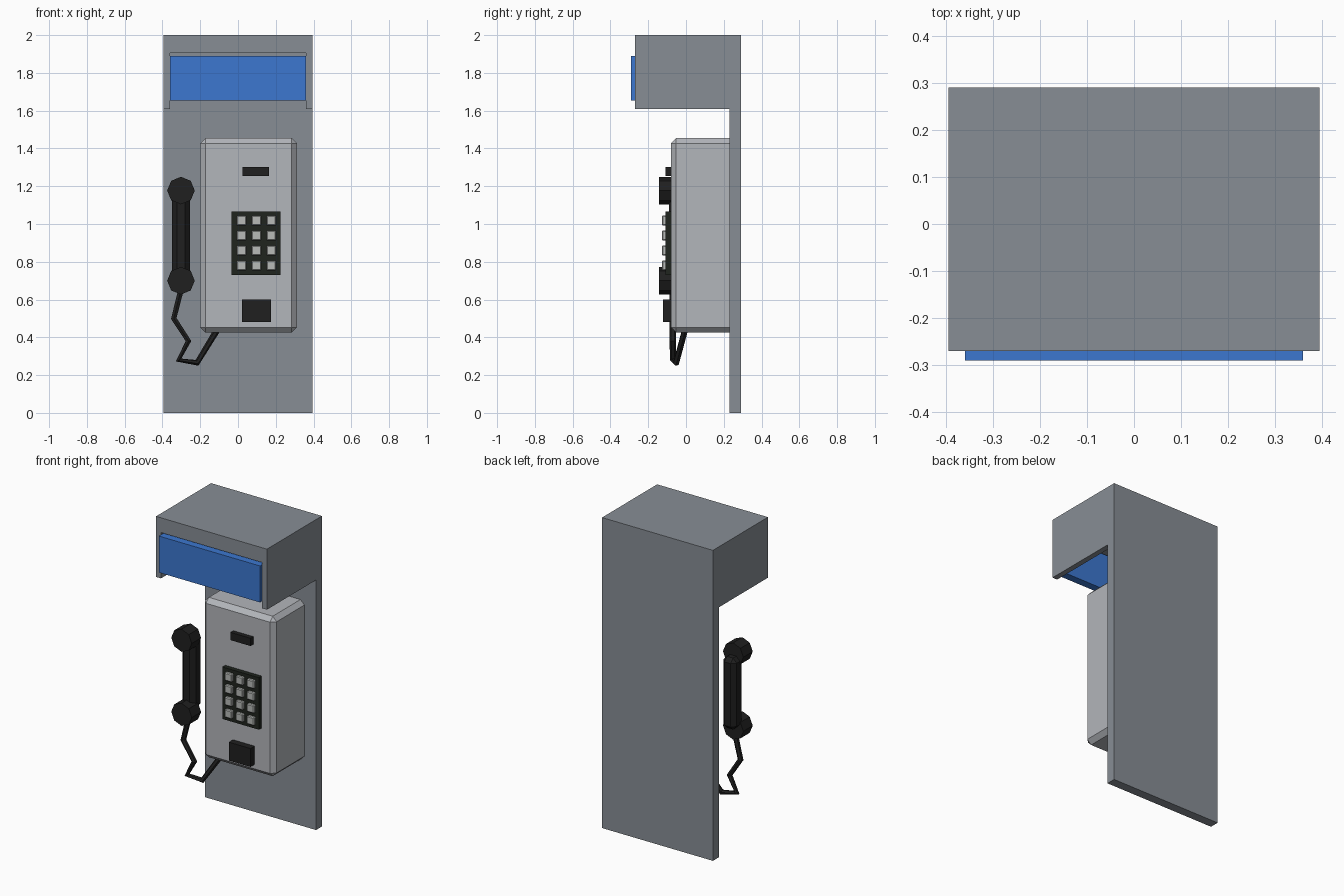
import bpy
import bmesh
from math import pi
from mathutils import Matrix, Vector

if "Cube" in bpy.data.objects:
    bpy.data.objects.remove(bpy.data.objects["Cube"], do_unlink=True)


def material(name, color):
    mat = bpy.data.materials.new(name)
    mat.use_nodes = True
    mat.diffuse_color = (*color, 1)
    bsdf = next(n for n in mat.node_tree.nodes if n.type == 'BSDF_PRINCIPLED')
    bsdf.inputs["Base Color"].default_value = (*color, 1)
    return mat


GREY = material("booth grey", (0.245, 0.27, 0.30))
BLUE = material("sign blue", (0.045, 0.185, 0.63))
SILVER = material("casing silver", (0.45, 0.465, 0.495))
KEY = material("key grey", (0.48, 0.50, 0.48))
BLACK = material("plastic black", (0.014, 0.014, 0.014))
DARK = material("keypad black", (0.014, 0.018, 0.013))


def finish(name, bm, mat):
    bmesh.ops.recalc_face_normals(bm, faces=bm.faces)
    mesh = bpy.data.meshes.new(name)
    bm.to_mesh(mesh)
    bm.free()
    obj = bpy.data.objects.new(name, mesh)
    bpy.context.collection.objects.link(obj)
    if mat:
        mesh.materials.append(mat)
    return obj


def box(name, x, y, z, mat, bevel=0):
    """Box from (min, max) ranges, with optional chamfered edges."""
    bm = bmesh.new()
    bmesh.ops.create_cube(bm, size=1)
    for v in bm.verts:
        v.co = Vector([(a + b) / 2 + c * (b - a) for (a, b), c in zip((x, y, z), v.co)])
    if bevel:
        bmesh.ops.bevel(bm, geom=bm.edges[:], offset=bevel, segments=1,
                        affect='EDGES', profile=0.5)
    return finish(name, bm, mat)


# Booth: L-shaped side profile extruded across, hood hollowed out
bm = bmesh.new()
profile = [(0.29, 0), (0.29, 2), (-0.27, 2), (-0.27, 1.61), (0.23, 1.61), (0.23, 0)]
face = bm.faces.new([bm.verts.new((-0.395, y, z)) for y, z in profile])
extruded = bmesh.ops.extrude_face_region(bm, geom=[face])["geom"]
bmesh.ops.translate(bm, vec=(0.79, 0, 0),
                    verts=[g for g in extruded if isinstance(g, bmesh.types.BMVert)])
booth = finish("booth_panel_and_hood", bm, GREY)
cutter = box("hood_cutter", (-0.36, 0.36), (-0.5, 0.23), (1.5, 1.905), None)
cutter.hide_render = True
cut = booth.modifiers.new("hollow", 'BOOLEAN')
cut.operation = 'DIFFERENCE'
cut.solver = 'EXACT'
cut.object = cutter
bpy.context.view_layer.objects.active = booth
bpy.ops.object.modifier_apply(modifier=cut.name)
bpy.data.objects.remove(cutter, do_unlink=True)

# Sign board in the hood opening
box("hood_sign", (-0.36, 0.36), (-0.29, -0.24), (1.655, 1.89), BLUE)

# Phone casing, with its back edge sunk into the panel
box("phone_casing", (-0.20, 0.312), (-0.08, 0.27), (0.425, 1.455), SILVER, 0.028)
box("coin_slot", (0.023, 0.165), (-0.109, -0.06), (1.253, 1.303), BLACK)
box("coin_return", (0.02, 0.175), (-0.122, -0.06), (0.482, 0.60), BLACK)

# Keypad
box("keypad_plate", (-0.035, 0.225), (-0.109, -0.06), (0.73, 1.065), DARK)
for row in range(4):
    for col in range(3):
        x, z = 0.018 + 0.079 * col, 1.018 - 0.079 * row
        box(f"key_{row + 1}_{col + 1}", (x - 0.026, x + 0.026), (-0.128, -0.10),
            (z - 0.026, z + 0.026), KEY, 0.005)

# Handset: chamfered grip and two octagonal cups
box("handset_grip", (-0.35, -0.255), (-0.09, 0.01), (0.71, 1.17), BLACK, 0.026)
for name, z in (("earpiece", 1.177), ("mouthpiece", 0.70)):
    bm = bmesh.new()
    bmesh.ops.create_cone(bm, cap_ends=True, segments=8, radius1=0.073,
                          radius2=0.073, depth=0.095)
    bmesh.ops.transform(bm, verts=bm.verts, matrix=Matrix.Translation(
        (-0.302, -0.096, z)) @ Matrix.Rotation(pi / 2, 4, 'X'))
    finish(name, bm, BLACK)

# Cord: angular tube from the mouthpiece to the casing
path = [(-0.30, -0.07, 0.66), (-0.34, -0.07, 0.50), (-0.262, -0.07, 0.38),
        (-0.315, -0.068, 0.28), (-0.217, -0.052, 0.265), (-0.11, -0.005, 0.44)]
curve = bpy.data.curves.new("cord", 'CURVE')
curve.dimensions = '3D'
curve.bevel_depth = 0.017
curve.bevel_resolution = 1
curve.use_fill_caps = True
spline = curve.splines.new('POLY')
spline.points.add(len(path) - 1)
for point, co in zip(spline.points, path):
    point.co = (*co, 1)
    point.radius = 1
spline.use_smooth = False
curve.materials.append(BLACK)
bpy.context.collection.objects.link(bpy.data.objects.new("cord", curve))
